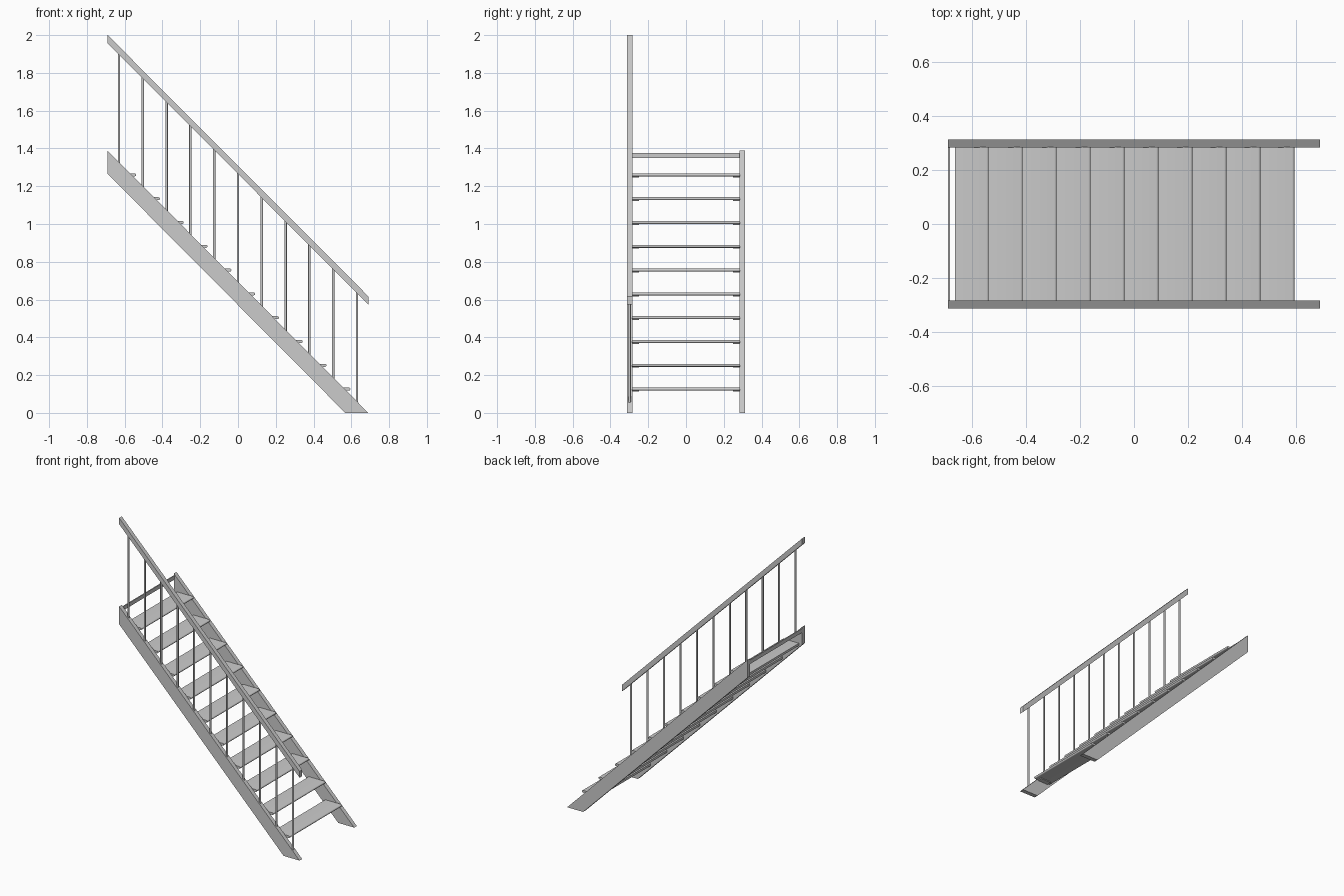
import bpy, bmesh, math

if "Cube" in bpy.data.objects:
    bpy.data.objects.remove(bpy.data.objects["Cube"])

STEP = 0.126      # rise and run of one step
INNER, OUTER = 0.284, 0.313


def extrude_profile(name, pts, y0, y1, smooth=False):
    """Extrude an x-z outline from y0 to y1."""
    bm = bmesh.new()
    a = [bm.verts.new((x, y0, z)) for x, z in pts]
    b = [bm.verts.new((x, y1, z)) for x, z in pts]
    n = len(pts)
    bm.faces.new(a)
    bm.faces.new(b[::-1])
    for i in range(n):
        bm.faces.new((a[i], b[i], b[(i + 1) % n], a[(i + 1) % n]))
    bmesh.ops.recalc_face_normals(bm, faces=bm.faces[:])
    me = bpy.data.meshes.new(name)
    bm.to_mesh(me)
    bm.free()
    ob = bpy.data.objects.new(name, me)
    bpy.context.collection.objects.link(ob)
    if smooth:
        bpy.ops.object.select_all(action='DESELECT')
        bpy.context.view_layer.objects.active = ob
        ob.select_set(True)
        bpy.ops.object.shade_smooth_by_angle(angle=math.radians(40))
    return ob


def box(name, x0, x1, y0, y1, z0, z1):
    return extrude_profile(name, [(x0, z0), (x1, z0), (x1, z1), (x0, z1)], y0, y1)


# side stringers
stringer = [(-0.69, 1.388), (-0.69, 1.265), (0.568, 0), (0.69, 0)]
extrude_profile("front_stringer", stringer, -OUTER, -INNER)
extrude_profile("back_stringer", stringer, INNER, OUTER)

# sloping handrail on the front side
extrude_profile("handrail", [(-0.69, 2.0), (-0.69, 1.957), (0.69, 0.573), (0.69, 0.617)],
                -OUTER, -INNER)

# treads with rounded nosing, each carried by a small cleat at both ends
for i in range(1, 11):
    nose, z, r = 0.721 - STEP * i, STEP * i, 0.008
    pts = [(nose - 0.126, z + r), (nose - 0.126, z - r)]
    pts += [(nose - r + r * math.cos(a), z + r * math.sin(a))
            for a in (math.radians(-90 + 30 * k) for k in range(7))]
    extrude_profile(f"tread_{i}", pts, -INNER - 0.002, INNER + 0.002, True)
    for side, s in (("front", -1), ("back", 1)):
        y0, y1 = sorted((s * 0.25, s * (INNER + 0.002)))
        box(f"{side}_cleat_{i}", nose - 0.11, nose - 0.03, y0, y1, z - r - 0.005, z - r + 0.001)

# thin cross bar at the top
box("top_bar", -0.69, -0.683, -INNER, INNER, 1.349, 1.376)

# round balusters from stringer to handrail
for i in range(11):
    x = -0.63 + STEP * i
    z0, z1 = 0.685 - x, 1.285 - x
    bpy.ops.mesh.primitive_cylinder_add(vertices=12, radius=0.0065, depth=z1 - z0,
                                        location=(x, -0.2985, (z0 + z1) / 2))
    bpy.context.object.name = f"baluster_{i + 1}"
    bpy.ops.object.shade_smooth_by_angle(angle=math.radians(40))
